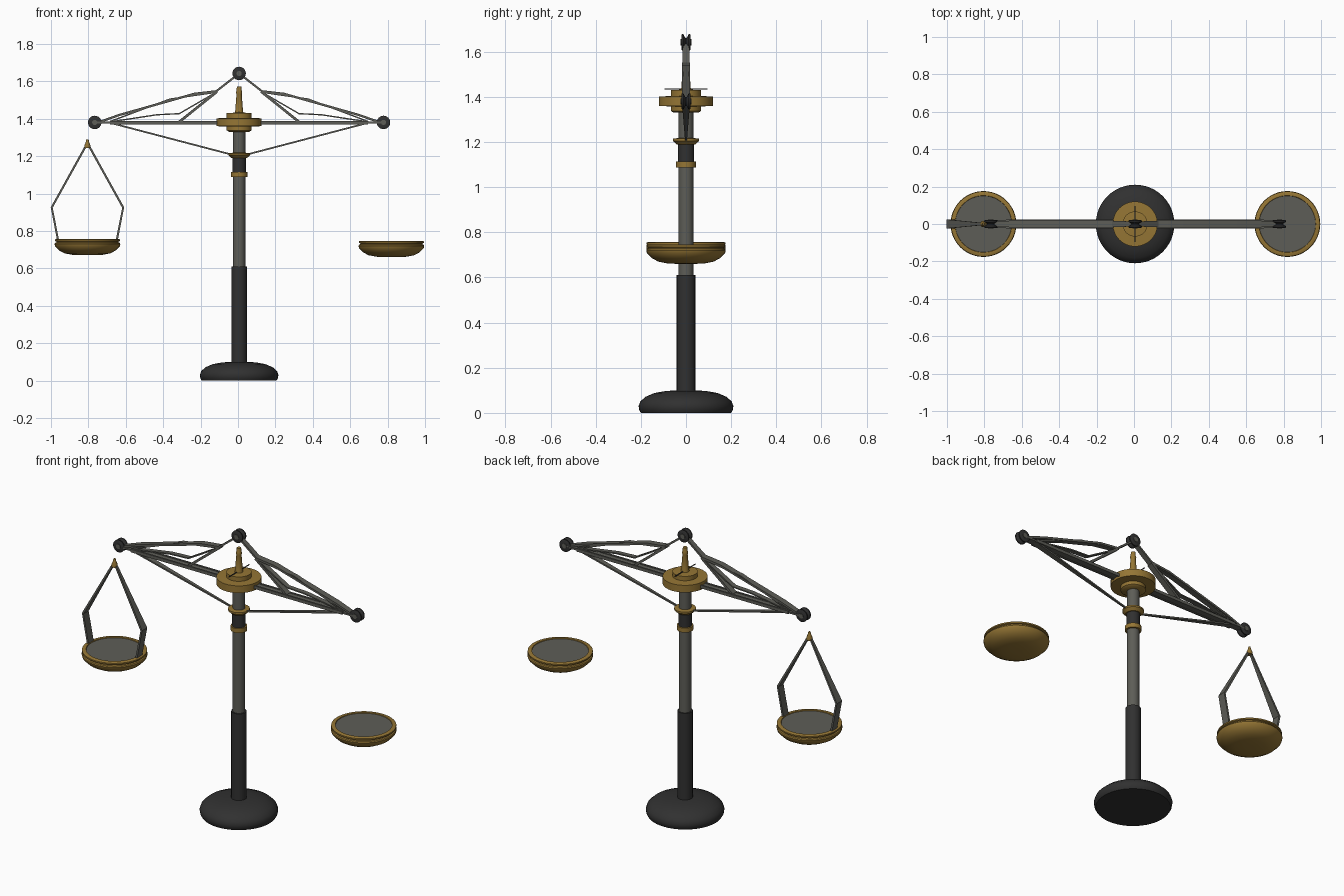
import bpy, bmesh, math
from mathutils import Vector, Matrix

if "Cube" in bpy.data.objects:
    bpy.data.objects.remove(bpy.data.objects["Cube"])

CX = 0.006  # column axis


def mat(name, c):
    m = bpy.data.materials.new(name)
    m.diffuse_color = (*c, 1)
    m.use_nodes = True
    m.node_tree.nodes["Principled BSDF"].inputs["Base Color"].default_value = m.diffuse_color
    return m


GOLD = mat("brass", (0.30, 0.18, 0.035))
GREY = mat("steel", (0.11, 0.11, 0.095))
DARK = mat("dark_iron", (0.03, 0.03, 0.03))


def finish(name, bm, material, loc=(0, 0, 0)):
    bmesh.ops.recalc_face_normals(bm, faces=bm.faces)
    me = bpy.data.meshes.new(name)
    bm.to_mesh(me)
    bm.free()
    me.materials.append(material)
    ob = bpy.data.objects.new(name, me)
    ob.location = loc
    bpy.context.collection.objects.link(ob)
    bpy.ops.object.select_all(action='DESELECT')
    ob.select_set(True)
    bpy.context.view_layer.objects.active = ob
    bpy.ops.object.shade_smooth_by_angle(angle=math.radians(35))
    return ob


def lathe(name, prof, material, loc=(CX, 0, 0), seg=40, along_y=False):
    """Revolve (radius, height) points; a closed solid with flat end caps."""
    bm = bmesh.new()
    rings = []
    for r, z in prof:
        rings.append([bm.verts.new((r * math.cos(2 * math.pi * i / seg),
                                    r * math.sin(2 * math.pi * i / seg), z)) for i in range(seg)])
    for a, b in zip(rings, rings[1:]):
        for i in range(seg):
            j = (i + 1) % seg
            bm.faces.new((a[i], a[j], b[j], b[i]))
    bm.faces.new(rings[0])
    bm.faces.new(rings[-1])
    if along_y:
        bm.transform(Matrix.Rotation(math.pi / 2, 4, 'X'))
    return finish(name, bm, material, loc)


def strip(name, pts, t, material, cx=CX, side=1, y0=0):
    """Flat bar through (x, z, half_width) points, t thick in the xz plane."""
    bm = bmesh.new()
    P = [Vector((side * x, z)) for x, z, w in pts]
    rings = []
    for i, p in enumerate(P):
        d = (P[min(i + 1, len(P) - 1)] - P[max(i - 1, 0)]).normalized()
        n = Vector((-d.y, d.x)) * t / 2
        w = pts[i][2]
        rings.append([bm.verts.new((q.x, y, q.y)) for q, y in
                      ((p + n, -w), (p + n, w), (p - n, w), (p - n, -w))])
    for a, b in zip(rings, rings[1:]):
        for i in range(4):
            j = (i + 1) % 4
            bm.faces.new((a[i], a[j], b[j], b[i]))
    bm.faces.new(rings[0])
    bm.faces.new(rings[-1])
    return finish(name, bm, material, (cx, y0, 0))


# Base and column
lathe("base", [(0.2, 0), (0.207, 0.012), (0.21, 0.03), (0.203, 0.05), (0.18, 0.071),
               (0.14, 0.088), (0.09, 0.097), (0.04, 0.1)], DARK, seg=48)
lathe("lower_column", [(0.041, 0.09), (0.041, 0.61)], DARK)
lathe("upper_column", [(0.033, 0.6), (0.033, 1.34)], GREY)
lathe("column_grip", [(0.036, 1.11), (0.036, 1.2)], DARK)
lathe("lower_collar", [(0.044, 1.088), (0.044, 1.114)], GOLD)
lathe("upper_collar", [(0.042, 1.19), (0.058, 1.205), (0.058, 1.215), (0.035, 1.218)], GOLD)

# Stepped hub and finial
lathe("hub", [(0.055, 1.33), (0.067, 1.338), (0.067, 1.358), (0.12, 1.36), (0.12, 1.402),
              (0.067, 1.404), (0.067, 1.43), (0.03, 1.432)], GOLD, seg=48)
lathe("finial", [(0.025, 1.425), (0.021, 1.44), (0.014, 1.53), (0.017, 1.54),
                 (0.014, 1.55), (0.012, 1.572)], GOLD, seg=20)
lathe("cross_pin", [(0.003, -0.095), (0.003, 0.095)], DARK, (CX, 0, 1.435), 8, True)

# Beam: plank with two raised rails
strip("beam", [(-0.76, 1.379, 0.021), (0.76, 1.379, 0.021)], 0.01, GREY)
for y in (-0.02, 0.02):
    strip("beam_rail", [(-0.69, 1.379, 0.005), (0.69, 1.379, 0.005)], 0.018, GREY, y0=y)

# Truss, mirrored left and right
for s in (-1, 1):
    strip("truss_top", [(0.745, 1.383, 0.016), (0.64, 1.42, 0.018), (0.24, 1.533, 0.018),
                        (0.118, 1.547, 0.018)], 0.012, GREY, side=s)
    strip("truss_chord", [(0.69, 1.385, 0.014), (0.37, 1.505, 0.014), (0.13, 1.54, 0.014)],
          0.007, GREY, side=s)
    strip("truss_inner", [(0.69, 1.383, 0.014), (0.44, 1.421, 0.014), (0.32, 1.427, 0.014),
                          (0.125, 1.54, 0.014)], 0.007, GREY, side=s)
    strip("truss_diagonal", [(0.32, 1.383, 0.018), (0.118, 1.545, 0.018)], 0.014, GREY, side=s)
    strip("top_stay", [(0.122, 1.547, 0.016), (0.015, 1.63, 0.014)], 0.011, GREY, side=s)
    strip("bottom_stay", [(0.69, 1.378, 0.018), (0.04, 1.208, 0.004)], 0.009, GREY, side=s)

# Grooved pulleys
groove = [(0.03, -0.021), (0.036, -0.018), (0.036, -0.012), (0.02, -0.003),
          (0.02, 0.003), (0.036, 0.012), (0.036, 0.018), (0.03, 0.021)]
for x, z in ((-0.772, 1.38), (0.772, 1.38), (0, 1.642)):
    lathe("pulley", groove, DARK, (x + CX, 0, z), 24, True)
    lathe("pulley_axle", [(0.014, -0.024), (0.014, 0.024)], GREY, (x + CX, 0, z), 16, True)


# Pans: brass bowl with a steel lining
def pan(x, z):
    lathe("pan", [(0.03, 0), (0.08, 0.002), (0.122, 0.01), (0.15, 0.025), (0.173, 0.048),
                  (0.176, 0.06), (0.173, 0.066), (0.166, 0.069), (0.166, 0.073), (0.174, 0.076),
                  (0.174, 0.084), (0.168, 0.087), (0.152, 0.087), (0.146, 0.07),
                  (0.14, 0.03), (0.02, 0.024)], GOLD, (x, 0, z), 48)
    lathe("pan_lining", [(0.152, 0.083), (0.149, 0.083), (0.143, 0.06), (0.132, 0.036),
                         (0.12, 0.03), (0.02, 0.028)], GREY, (x, 0, z), 48)


LX = -0.805
pan(LX, 0.67)
pan(0.82, 0.66)

# Left hanger: two bent straps meeting at a brass tip
for s in (-1, 1):
    strip("hanger_strap", [(0.004, 1.262, 0.006), (0.191, 0.925, 0.024), (0.155, 0.74, 0.024)],
          0.011, GREY, cx=LX, side=s)
lathe("hanger_tip", [(0.016, 1.243), (0.017, 1.256), (0.009, 1.275), (0.006, 1.29)],
      GOLD, (LX, 0, 0), 16)
